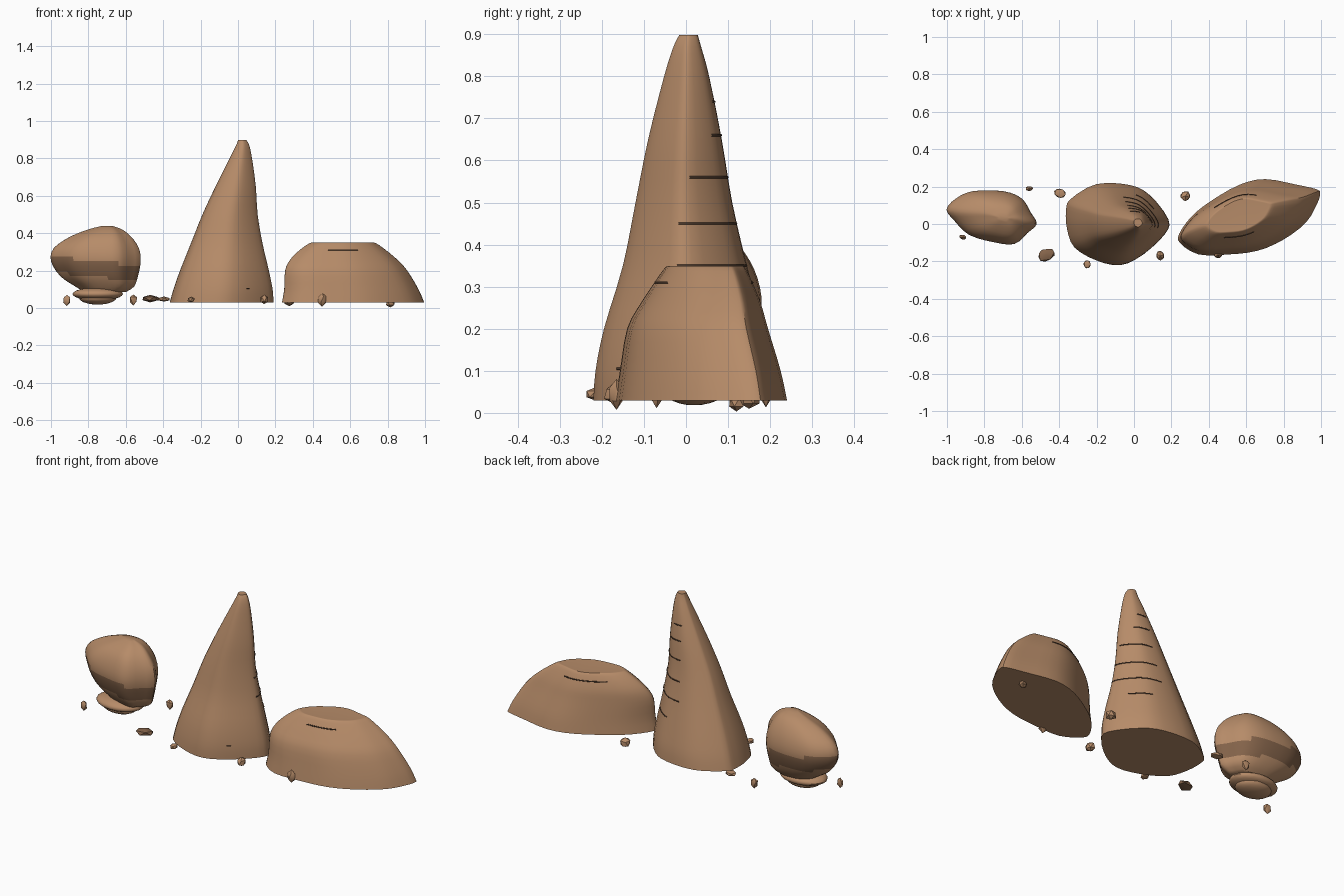
import bpy, bmesh, math, random
from mathutils import Vector
from mathutils.bvhtree import BVHTree

random.seed(4)
cube = bpy.data.objects.get("Cube")
if cube:
    bpy.data.objects.remove(cube, do_unlink=True)


def material(name, rgb):
    m = bpy.data.materials.new(name)
    m.use_nodes = True
    m.diffuse_color = (*rgb, 1)
    m.node_tree.nodes["Principled BSDF"].inputs["Base Color"].default_value = (*rgb, 1)
    return m


SAND = material("sandstone", (0.47, 0.26, 0.14))
DARK = material("dark_sandstone", (0.23, 0.125, 0.068))
CRACK = material("crack_brown", (0.07, 0.04, 0.025))


def spline(points, steps, closed):
    """Smooth interpolation through points of any dimension."""
    n, out = len(points), []
    for i in range(n if closed else n - 1):
        a, b, c, d = [points[(i + k) % n if closed else min(max(i + k, 0), n - 1)]
                      for k in (-1, 0, 1, 2)]
        for s in range(steps):
            t = s / steps
            out.append([q + 0.5 * t * (r - p + t * (2*p - 5*q + 4*r - u + t * (3*(q - r) + u - p)))
                        for p, q, r, u in zip(a, b, c, d)])
    return out if closed else out + [list(points[-1])]


def finish(bm, name, mats, angle=35):
    bmesh.ops.recalc_face_normals(bm, faces=bm.faces)
    me = bpy.data.meshes.new(name)
    bm.to_mesh(me)
    for m in mats:
        me.materials.append(m)
    ob = bpy.data.objects.new(name, me)
    bpy.context.collection.objects.link(ob)
    bpy.ops.object.select_all(action='DESELECT')
    bpy.context.view_layer.objects.active = ob
    ob.select_set(True)
    bpy.ops.object.shade_smooth_by_angle(angle=math.radians(angle))
    return ob


def loft(name, outline, levels, mats=(SAND,), rule=None):
    """Fit the outline into each level (z, x0, x1, y0, y1) and skin the rings."""
    ring = spline(outline, 3, True)
    lo = [min(p[k] for p in ring) for k in (0, 1)]
    hi = [max(p[k] for p in ring) for k in (0, 1)]
    bm, rows = bmesh.new(), []
    for z, x0, x1, y0, y1 in spline(levels, 3, False):
        rows.append([bm.verts.new((x0 + (x1 - x0) * (x - lo[0]) / (hi[0] - lo[0]),
                                   y0 + (y1 - y0) * (y - lo[1]) / (hi[1] - lo[1]), z))
                     for x, y in ring])
    n = len(ring)
    for a, b in zip(rows, rows[1:]):
        for i in range(n):
            j = (i + 1) % n
            bm.faces.new((a[i], a[j], b[j], b[i]))
    bm.faces.new(rows[0][::-1])
    bm.faces.new(rows[-1])
    if rule:
        for f in bm.faces:
            f.material_index = int(rule(f.calc_center_median()))
    tree = BVHTree.FromBMesh(bm)
    return finish(bm, name, mats), tree


def crack(name, tree, centre, z, start, end):
    """Thin dark seam wrapped around a rock at one height."""
    pts = []
    for i in range(25):
        a = math.radians(start + (end - start) * i / 24)
        hit = tree.ray_cast(Vector((*centre, z)), Vector((math.cos(a), math.sin(a), 0)))[0]
        if hit:
            pts.append(hit)
    cu = bpy.data.curves.new(name, 'CURVE')
    cu.dimensions, cu.bevel_depth, cu.bevel_resolution = '3D', 0.003, 1
    sp = cu.splines.new('POLY')
    sp.points.add(len(pts) - 1)
    for p, co in zip(sp.points, pts):
        p.co = (*co, 1)
    cu.materials.append(CRACK)
    bpy.context.collection.objects.link(bpy.data.objects.new(name, cu))


def stone(name, centre, radii, mat=SAND, detail=1, rough=0.1, turn=0):
    bm = bmesh.new()
    bmesh.ops.create_icosphere(bm, subdivisions=detail, radius=1)
    c, s = math.cos(turn), math.sin(turn)
    for v in bm.verts:
        x, y, z = [k * r * (1 + random.uniform(-rough, rough)) for k, r in zip(v.co, radii)]
        v.co = Vector((x * c - y * s, x * s + y * c, z)) + Vector(centre)
    finish(bm, name, (mat,), 35)


# Tall leaning spire
spire, spire_tree = loft("spire", [
    (-.365, .08), (-.34, .14), (-.2, .22), (-.02, .215), (.09, .16), (.19, .03),
    (.17, -.05), (.05, -.16), (-.07, -.215), (-.2, -.19), (-.32, -.12), (-.36, -.02)], [
    (.03, -.365, .19, -.22, .22), (.1, -.345, .185, -.215, .21), (.2, -.31, .165, -.195, .185),
    (.35, -.25, .13, -.15, .145), (.5, -.19, .105, -.12, .11), (.65, -.12, .095, -.09, .085),
    (.8, -.045, .075, -.052, .055), (.87, -.01, .06, -.03, .036), (.898, .0, .045, -.016, .028)])
for i, (z, a0, a1) in enumerate([(.25, 40, 90), (.35, -10, 115), (.45, -10, 115),
                                 (.56, 5, 115), (.66, 55, 115), (.74, 70, 115)]):
    crack(f"spire_crack_{i}", spire_tree, (.01, 0), z, a0, a1)
crack("spire_front_crack", spire_tree, (0, 0), .105, -75, -68)

# Low flat-topped outcrop
outcrop, outcrop_tree = loft("flat_outcrop", [
    (.235, -.05), (.24, -.1), (.34, -.16), (.5, -.16), (.66, -.14), (.8, -.08), (.92, .01),
    (.98, .11), (.995, .16), (.98, .185), (.87, .21), (.7, .24), (.56, .21), (.4, .12), (.3, .04)], [
    (.03, .235, .995, -.168, .24), (.1, .247, .965, -.157, .225), (.2, .252, .905, -.14, .195),
    (.26, .28, .85, -.108, .178), (.31, .33, .79, -.075, .158), (.345, .38, .74, -.05, .14),
    (.349, .4, .72, -.04, .13)])
crack("outcrop_front_crack", outcrop_tree, (.56, .04), .31, -125, -45)
crack("outcrop_back_crack", outcrop_tree, (.56, .04), .31, 50, 160)

# Balanced boulder with a darker tilted layer
loft("balanced_boulder", [
    (-1, .08), (-.95, .14), (-.86, .18), (-.7, .18), (-.6, .14), (-.55, .06),
    (-.52, 0), (-.57, -.05), (-.64, -.11), (-.75, -.1), (-.88, -.06), (-.96, .02)], [
    (.085, -.82, -.6, -.03, .1), (.115, -.87, -.555, -.06, .13), (.17, -.95, -.535, -.09, .16),
    (.25, -1, -.52, -.11, .18), (.32, -.985, -.53, -.1, .17), (.38, -.9, -.57, -.07, .14),
    (.42, -.8, -.62, -.02, .1), (.438, -.73, -.67, .02, .05)], (SAND, DARK),
    lambda c: abs(c.z - .21 + .11 * (c.x + .77)) < .042)
stone("boulder_footing", (-.75, .02, .075), (.135, .095, .035), SAND, 3, .01)
stone("boulder_base", (-.75, .02, .055), (.1, .075, .037), SAND, 3, .01)

# Scattered pebbles
for i, (c, r, m) in enumerate([
        ((-.915, -.07, .043), (.021, .014, .03), SAND),
        ((-.56, .19, .045), (.023, .014, .03), SAND),
        ((-.47, -.165, .05), (.052, .036, .019), DARK),
        ((-.395, .165, .047), (.035, .027, .014), SAND),
        ((-.25, -.215, .045), (.021, .026, .016), SAND),
        ((.14, -.17, .045), (.023, .028, .026), SAND),
        ((.275, .15, .035), (.027, .03, .027), SAND),
        ((.45, -.165, .045), (.026, .018, .036), SAND),
        ((.815, .12, .025), (.026, .02, .023), SAND)]):
    stone(f"pebble_{i}", c, r, m, 1, .1, .3 * (i % 3 - 1))
